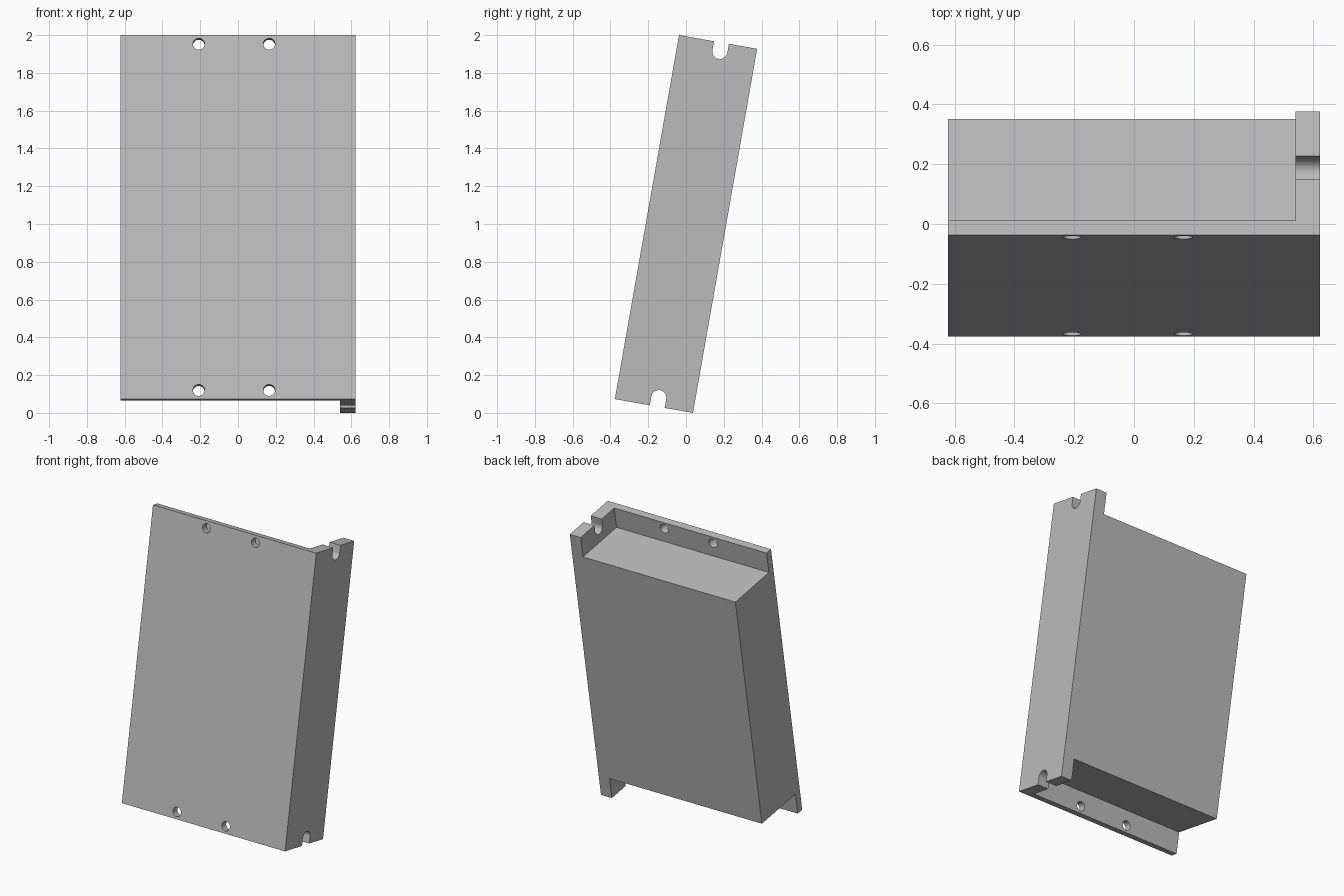
import bpy
from math import radians
from mathutils import Matrix, Vector

if "Cube" in bpy.data.objects:
    bpy.data.objects.remove(bpy.data.objects["Cube"])

# Sizes before tilting: width on x, depth on y, length on z
W, D, L = 1.246, 0.42, 1.957
PLATE, FLANGE, RECESS = 0.049, 0.083, 0.146
HOLE_R, SLOT_R = 0.031, 0.04
FRONT, TOP = -D / 2, L / 2

grey = bpy.data.materials.new("light grey")
grey.use_nodes = True
colour = (0.5, 0.5, 0.5, 1)
grey.diffuse_color = colour
grey.node_tree.nodes["Principled BSDF"].inputs["Base Color"].default_value = colour


def box(name, low, high):
    low, high = Vector(low), Vector(high)
    bpy.ops.mesh.primitive_cube_add(size=1)
    ob = bpy.context.object
    ob.name = name
    ob.data.transform(Matrix.Translation((low + high) / 2) @ Matrix.Diagonal((*(high - low), 1)))
    return ob


def rod(name, radius, length, centre, axis):
    bpy.ops.mesh.primitive_cylinder_add(vertices=48, radius=radius, depth=length)
    ob = bpy.context.object
    ob.name = name
    ob.data.transform(Matrix.Translation(centre) @ Matrix.Rotation(radians(90), 4, axis))
    return ob


def cut(body, cutter):
    cutter.hide_render = True
    mod = body.modifiers.new("cut", "BOOLEAN")
    mod.operation, mod.solver, mod.object = "DIFFERENCE", "EXACT", cutter
    bpy.context.view_layer.objects.active = body
    bpy.ops.object.modifier_apply(modifier=mod.name)
    bpy.data.objects.remove(cutter)


# Solid block that becomes the module housing
body = box("module_housing", (-W / 2, FRONT, -TOP), (W / 2, -FRONT, TOP))
body.data.materials.append(grey)

for end in (-1, 1):
    # Recess leaving the front plate and the side flange
    z = sorted((end * (TOP - RECESS), end * (TOP + 0.1)))
    cut(body, box("recess_cutter", (-W, FRONT + PLATE, z[0]), (W / 2 - FLANGE, D, z[1])))

    # Screw holes through the front plate
    for x in (-0.208, 0.165):
        cut(body, rod("hole_cutter", HOLE_R, 0.16, (x, FRONT, end * (TOP - 0.048)), "X"))

    # Round-ended mounting slot through the flange
    y = FRONT + 0.228
    zc = end * (TOP - 0.048)
    z = sorted((zc, end * (TOP + 0.1)))
    cut(body, rod("slot_end_cutter", SLOT_R, 0.25, (W / 2, y, zc), "Y"))
    cut(body, box("slot_cutter", (W / 2 - 0.125, y - SLOT_R, z[0]), (W / 2 + 0.125, y + SLOT_R, z[1])))

# Lean the housing back and stand it on the ground
body.data.transform(Matrix.Rotation(radians(-10), 4, "X"))
body.data.transform(Matrix.Translation((0, 0, -min(v.co.z for v in body.data.vertices))))

bpy.ops.object.select_all(action="DESELECT")
body.select_set(True)
bpy.context.view_layer.objects.active = body
bpy.ops.object.shade_smooth_by_angle(angle=radians(30))
